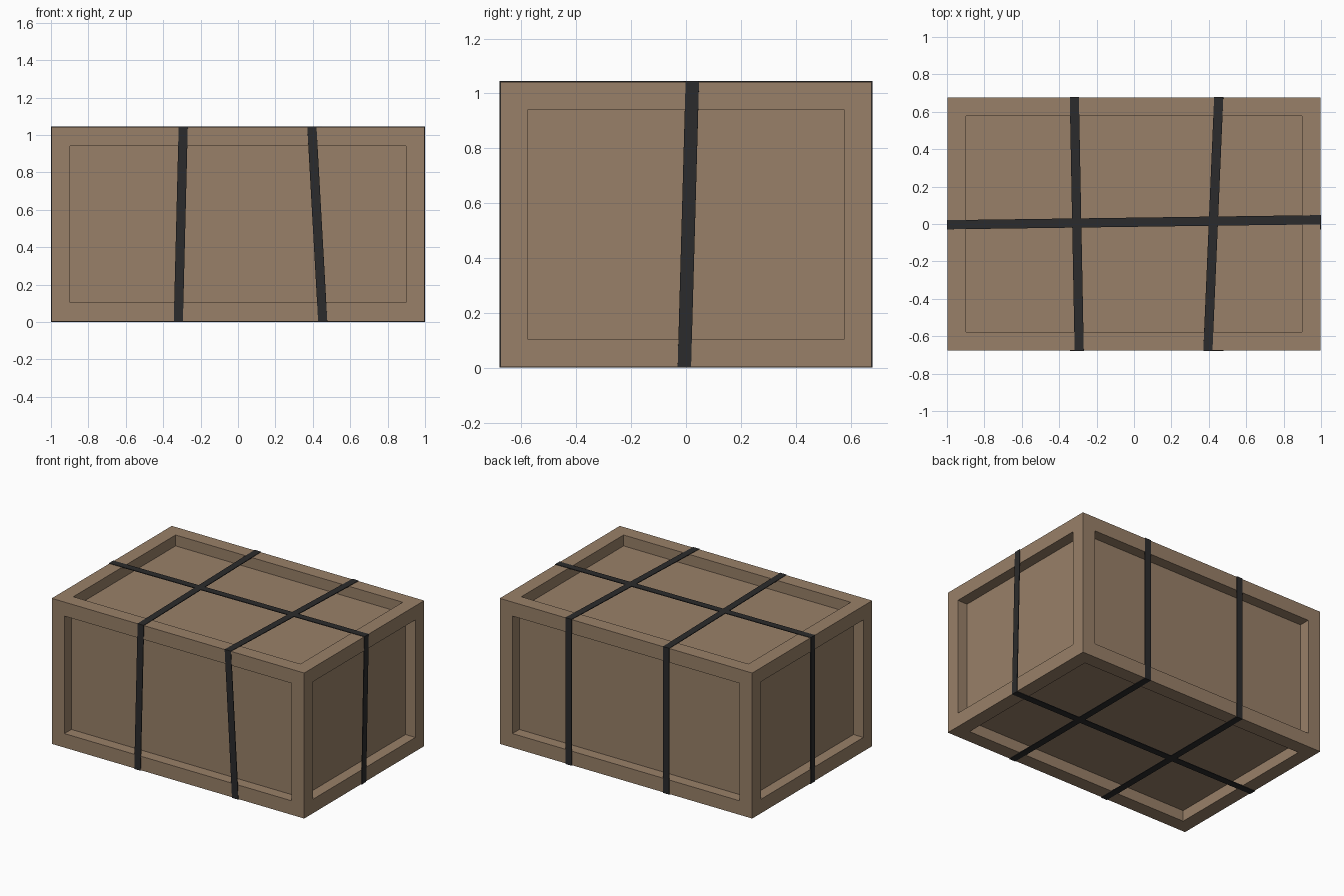
import bpy
import bmesh
from mathutils import Vector

if "Cube" in bpy.data.objects:
    bpy.data.objects.remove(bpy.data.objects["Cube"])


def material(name, color):
    m = bpy.data.materials.new(name)
    m.diffuse_color = (*color, 1.0)
    m.use_nodes = True
    m.node_tree.nodes["Principled BSDF"].inputs["Base Color"].default_value = m.diffuse_color
    return m


def add_object(name, bm, mat):
    bmesh.ops.recalc_face_normals(bm, faces=bm.faces)
    mesh = bpy.data.meshes.new(name)
    bm.to_mesh(mesh)
    bm.free()
    mesh.materials.append(mat)
    obj = bpy.data.objects.new(name, mesh)
    bpy.context.collection.objects.link(obj)
    return obj


wood = material("brown_wood", (0.318, 0.217, 0.139))
band = material("black_band", (0.024, 0.024, 0.025))

HX, HY = 0.997, 0.677      # crate half sizes
Z0, Z1 = 0.003, 1.042      # crate bottom and top
GAP, THICK, WIDTH = 0.003, 0.005, 0.049

# crate: a box with a flat frame and a straight-walled sunken panel on each side
bm = bmesh.new()
bmesh.ops.create_cube(bm, size=1.0)
bmesh.ops.scale(bm, vec=(2 * HX, 2 * HY, Z1 - Z0), verts=bm.verts)
bmesh.ops.translate(bm, vec=(0, 0, (Z0 + Z1) / 2), verts=bm.verts)
bm.normal_update()
panels = bm.faces[:]
bmesh.ops.inset_individual(bm, faces=panels, thickness=0.1, use_even_offset=True)
bm.normal_update()
sunk = bmesh.ops.extrude_discrete_faces(bm, faces=panels)["faces"]
for f in sunk:
    f.normal_update()
    bmesh.ops.translate(bm, vec=f.normal * -0.078, verts=f.verts)
add_object("crate", bm, wood)


def strap(name, along, half, offsets):
    """Closed band round the crate; offsets give its sideways place at each corner."""
    across = Vector((0, 1, 0)) if along.x else Vector((1, 0, 0))
    corners = [(-1, 0), (1, 0), (1, 1), (-1, 1)]
    bm = bmesh.new()
    rings = []
    for (side, top), off in zip(corners, offsets):
        ring = []
        for out, w in ((GAP, -1), (GAP, 1), (GAP - THICK, 1), (GAP - THICK, -1)):
            z = Z1 + out if top else Z0 - out
            p = along * side * (half + out) + across * (off + w * WIDTH / 2)
            ring.append(bm.verts.new(p + Vector((0, 0, z))))
        rings.append(ring)
    for i in range(4):
        a, b = rings[i], rings[(i + 1) % 4]
        for j in range(4):
            k = (j + 1) % 4
            bm.faces.new((a[j], a[k], b[k], b[j]))
    add_object(name, bm, band)


# straps, each pulled askew at one upper corner
X, Y = Vector((1, 0, 0)), Vector((0, 1, 0))
strap("long_strap", X, HX, (-0.004, -0.006, 0.023, -0.004))
strap("left_cross_strap", Y, HY, (-0.319, -0.319, -0.319, -0.293))
strap("right_cross_strap", Y, HY, (0.453, 0.453, 0.453, 0.395))
